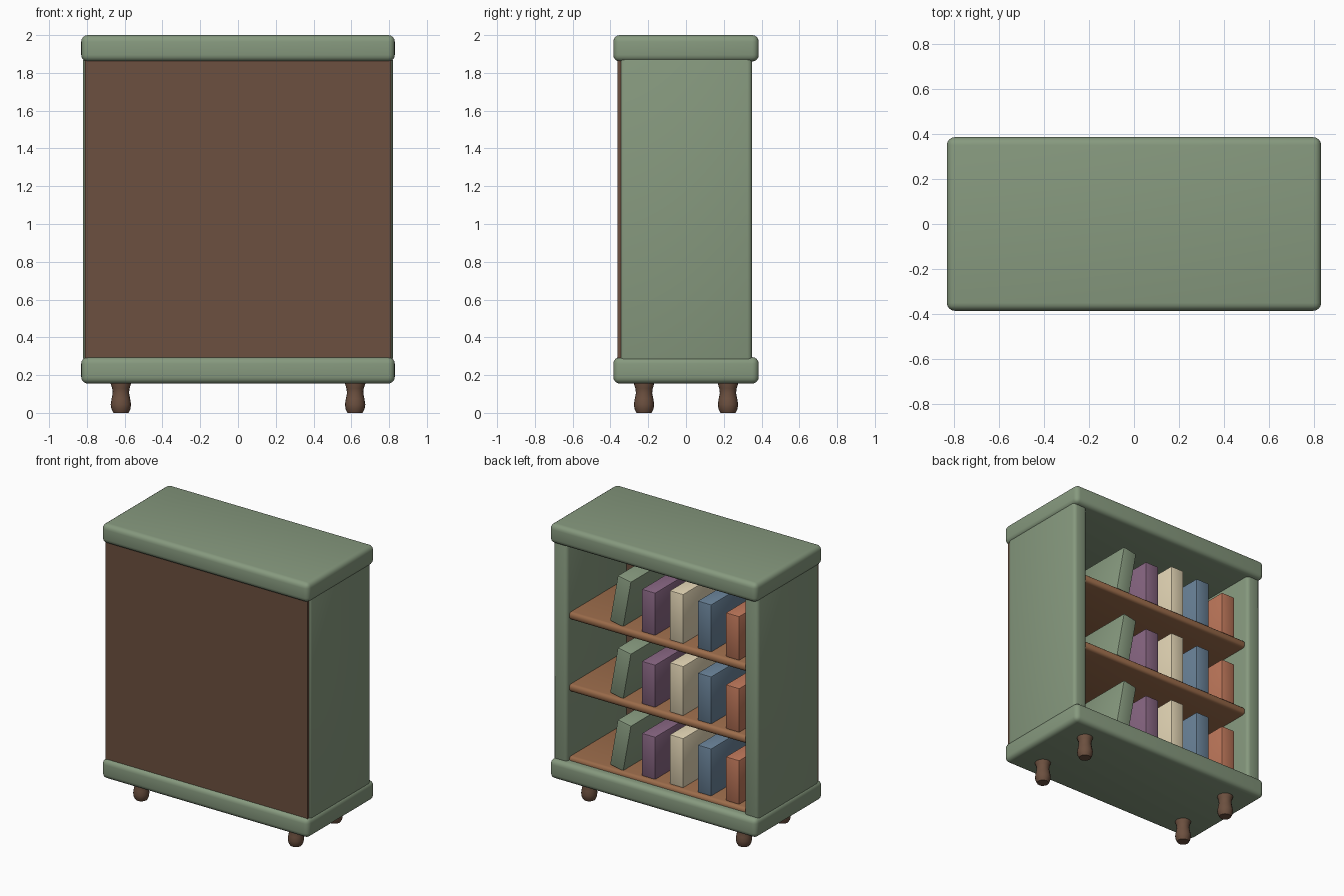
import bpy, bmesh, math

if "Cube" in bpy.data.objects:
    bpy.data.objects.remove(bpy.data.objects["Cube"])


def material(name, rgb):
    m = bpy.data.materials.new(name)
    m.diffuse_color = (*rgb, 1)
    m.use_nodes = True
    m.node_tree.nodes["Principled BSDF"].inputs["Base Color"].default_value = m.diffuse_color
    return m


SAGE = material("sage paint", (0.24, 0.32, 0.21))
DARK = material("dark wood", (0.15, 0.08, 0.05))
WOOD = material("shelf wood", (0.33, 0.15, 0.07))
PLUM = material("plum cover", (0.24, 0.13, 0.22))
CREAM = material("cream cover", (0.75, 0.65, 0.45))
BLUE = material("blue cover", (0.14, 0.22, 0.31))
CLAY = material("clay cover", (0.50, 0.18, 0.10))


def finish(bm, name, mat, loc):
    bmesh.ops.recalc_face_normals(bm, faces=bm.faces)
    me = bpy.data.meshes.new(name)
    bm.to_mesh(me)
    bm.free()
    me.materials.append(mat)
    ob = bpy.data.objects.new(name, me)
    ob.location = loc
    bpy.context.collection.objects.link(ob)
    bpy.context.view_layer.objects.active = ob
    bpy.ops.object.select_all(action='DESELECT')
    ob.select_set(True)
    bpy.ops.object.shade_smooth_by_angle(angle=math.radians(35))
    return ob


def box(name, mat, x, y, z, bevel=0.0, segments=3):
    """Box from (min, max) pairs with rounded edges."""
    bm = bmesh.new()
    bmesh.ops.create_cube(bm, size=1)
    bmesh.ops.scale(bm, vec=(x[1] - x[0], y[1] - y[0], z[1] - z[0]), verts=bm.verts)
    if bevel:
        bmesh.ops.bevel(bm, geom=bm.edges[:], offset=bevel, segments=segments,
                        profile=0.5, affect='EDGES')
    return finish(bm, name, mat, (sum(x) / 2, sum(y) / 2, sum(z) / 2))


# Carcass: rounded top and base slabs, side panels, closed panel on -y
box("top_slab", SAGE, (-0.83, 0.83), (-0.385, 0.385), (1.86, 2.0), 0.035, 4)
box("base_slab", SAGE, (-0.83, 0.83), (-0.385, 0.385), (0.155, 0.295), 0.035, 4)
for side, s in (("left", -1), ("right", 1)):
    box(side + "_side_panel", SAGE, sorted((s * 0.71, s * 0.82)), (-0.35, 0.35),
        (0.265, 1.89), 0.025)
box("rear_panel", DARK, (-0.81, 0.81), (-0.362, -0.335), (0.27, 1.88))

# Shelves, each with a row of books (centre x, height, lean, cover)
BOOKS = [("clay_book", CLAY, 0.32, 0), ("blue_book", BLUE, 0.345, 0),
         ("cream_book", CREAM, 0.36, 0), ("plum_book", PLUM, 0.31, 0),
         ("leaning_book", SAGE, 0.35, -0.18)]
for level in range(3):
    z = 0.295 + level * 0.522
    box(f"shelf_{level + 1}", WOOD, (-0.72, 0.72), (-0.345, 0.325),
        (z - 0.0275, z + 0.0275), 0.022)
    z += 0.0275
    for i, (name, mat, h, lean) in enumerate(BOOKS):
        x = -0.582 + i * 0.2245
        book = box(f"{name}_{level + 1}", mat, (x - 0.055, x + 0.055),
                   (-0.20, 0.30), (z, z + h), 0.008, 2)
        book.rotation_euler.y = lean

# Turned feet
PROFILE = [(0, 0), (0.040, 0), (0.050, 0.02), (0.054, 0.045), (0.049, 0.075),
           (0.043, 0.105), (0.046, 0.13), (0.054, 0.155), (0.054, 0.17), (0, 0.17)]
for fx, xs in (("left", -1), ("right", 1)):
    for fy, ys in (("front", -1), ("back", 1)):
        bm = bmesh.new()
        vs = [bm.verts.new((r, 0, z)) for r, z in PROFILE]
        es = [bm.edges.new(p) for p in zip(vs, vs[1:])]
        bmesh.ops.spin(bm, geom=vs + es, cent=(0, 0, 0), axis=(0, 0, 1),
                       angle=math.tau, steps=16)
        bmesh.ops.remove_doubles(bm, verts=bm.verts, dist=1e-4)
        finish(bm, f"{fy}_{fx}_foot", DARK, (xs * 0.62, ys * 0.222, 0))
